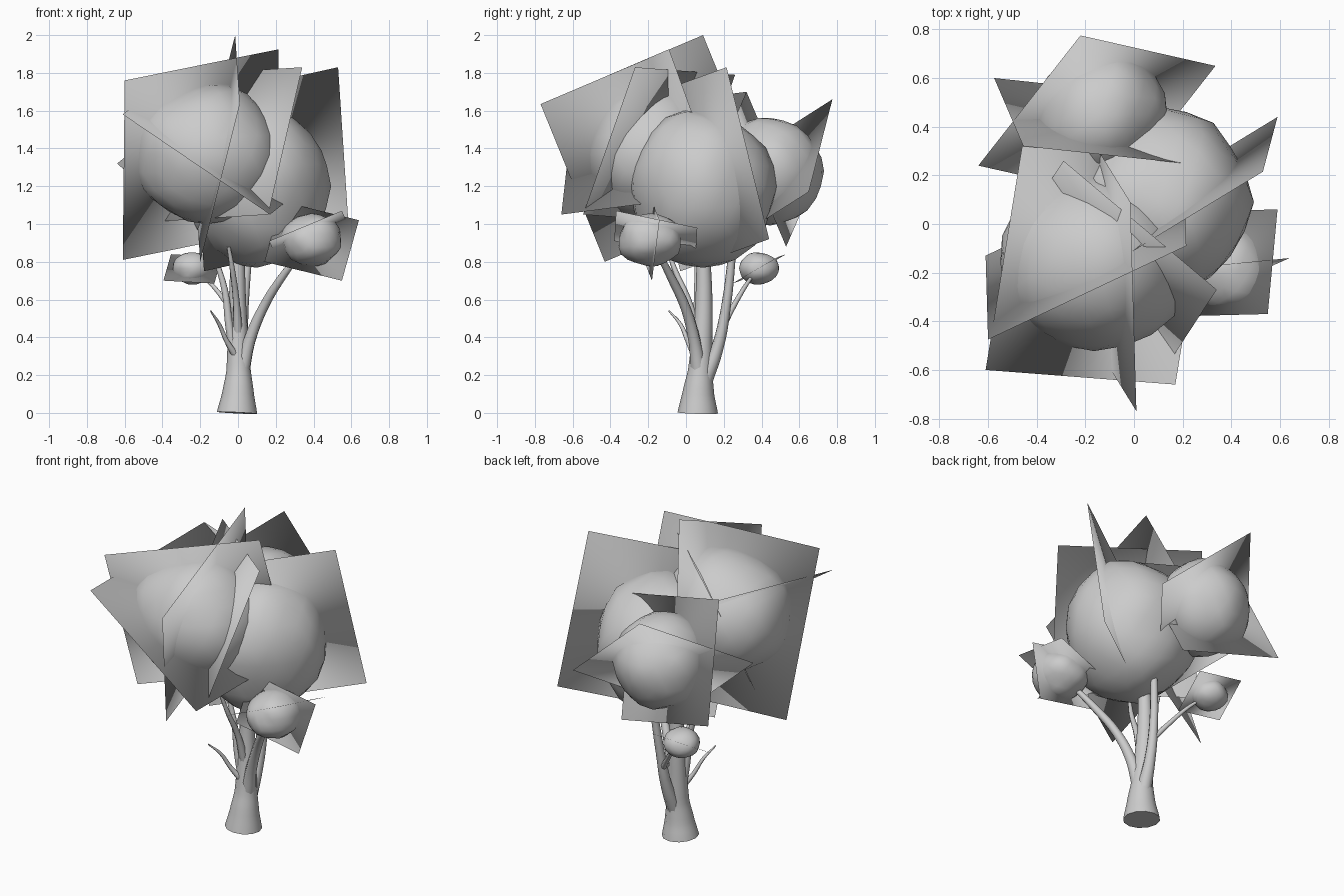
import bpy, bmesh
from mathutils import Vector, noise

if "Cube" in bpy.data.objects:
    bpy.data.objects.remove(bpy.data.objects["Cube"])


def branch(name, pts, sides=2):
    """Tapered tube through (x, y, z, radius) points."""
    cu = bpy.data.curves.new(name, 'CURVE')
    cu.dimensions = '3D'
    cu.bevel_depth = 1.0
    cu.bevel_resolution = sides
    cu.use_fill_caps = True
    cu.resolution_u = 4
    sp = cu.splines.new('BEZIER')
    sp.bezier_points.add(len(pts) - 1)
    for bp, (x, y, z, r) in zip(sp.bezier_points, pts):
        bp.co = (x, y, z)
        bp.radius = r
        bp.handle_left_type = bp.handle_right_type = 'AUTO'
    ob = bpy.data.objects.new(name, cu)
    bpy.context.collection.objects.link(ob)


def foliage(name, c, r, bump):
    """Smooth, slightly lumpy low-poly leaf mass."""
    me = bpy.data.meshes.new(name)
    bm = bmesh.new()
    bmesh.ops.create_icosphere(bm, subdivisions=3, radius=1)
    for v in bm.verts:
        k = 1 + bump * noise.noise(v.co * 1.6 + Vector(c) * 5)
        v.co = [c[i] + v.co[i] * r[i] * k for i in range(3)]
    for f in bm.faces:
        f.smooth = True
    bm.to_mesh(me)
    bm.free()
    bpy.context.collection.objects.link(bpy.data.objects.new(name, me))


def leaf_card(name, centre, a, b, c):
    """Flat parallelogram from three consecutive corners, shaded round like its leaf mass."""
    a, b, c = Vector(a), Vector(b), Vector(c)
    me = bpy.data.meshes.new(name)
    me.from_pydata([a, b, c, a + c - b], [], [(0, 1, 2, 3)])
    me.polygons[0].use_smooth = True
    me.normals_split_custom_set_from_vertices(
        [(v.co - Vector(centre)).normalized() for v in me.vertices])
    bpy.context.collection.objects.link(bpy.data.objects.new(name, me))


# Trunk running up into the crown
branch("trunk", [(-.005, .062, 0, .107), (0, .065, .1, .085), (.003, .075, .22, .065),
                 (0, .085, .38, .055), (-.003, .095, .6, .045), (0, .09, .9, .034)], 4)

# Branches
branch("branch_right", [(.015, .07, .2, .045), (.06, .045, .38, .033), (.13, .0, .55, .027),
                        (.22, -.07, .7, .023), (.35, -.16, .87, .014)])
branch("branch_back", [(.01, .1, .18, .045), (.02, .165, .34, .033), (.03, .21, .55, .026),
                       (.06, .25, .9, .02)])
branch("branch_back_left", [(.02, .2, .47, .018), (-.06, .26, .58, .014), (-.14, .32, .68, .011),
                            (-.22, .37, .75, .007)])
branch("branch_left", [(-.01, .07, .28, .03), (-.045, .06, .45, .022), (-.07, .06, .65, .018),
                       (-.13, .06, .85, .012)])
branch("branch_front", [(.0, .06, .42, .025), (-.01, .01, .6, .018), (-.03, -.06, .76, .014),
                        (-.05, -.1, .88, .01)])
branch("twig", [(-.01, .05, .3, .02), (-.06, .01, .38, .013), (-.1, -.03, .47, .01),
                (-.145, -.09, .54, .004)])

# Leaf masses, each with flat leaf cards crossing it
masses = {
    "front_left": ((-.165, -.16, 1.37), (.395, .36, .365), .07, [
        [(-.6, -.475, 1.76), (.215, -.09, 1.925), (.205, .255, .975)],
        [(-.015, .09, 2.0), (.01, -.77, 1.635), (-.2, -.43, .8)],
        [(-.61, -.6, 1.58), (.17, -.66, 1.05), (.32, .26, 1.17)]]),
    "main": ((.1, .09, 1.2), (.375, .39, .42), .1, [
        [(.34, -.27, 1.83), (.16, -.545, 1.05), (-.47, -.015, 1.01)],
        [(.53, .215, 1.83), (.59, .44, .92), (-.18, -.03, .75)]]),
    "back": ((-.14, .45, 1.28), (.27, .275, .285), .08, [
        [(.335, .65, 1.17), (-.22, .775, 1.66), (-.64, .24, 1.32)],
        [(-.455, .32, 1.7), (.2, .25, 1.54), (.08, .53, .88)]]),
    "small_right": ((.39, -.19, .915), (.165, .17, .14), .1, [
        [(.64, -.14, 1.02), (.55, -.18, .70), (.14, -.22, .80)],
        [(.55, -.37, 1.07), (.59, .06, .98), (.205, .05, .82)]]),
    "small_back": ((-.24, .385, .765), (.105, .105, .087), .08, [
        [(-.395, .29, .70), (-.355, .53, .84), (-.085, .485, .825)]]),
}
for name, (centre, radii, bump, quads) in masses.items():
    foliage("foliage_" + name, centre, radii, bump)
    for i, q in enumerate(quads):
        leaf_card(f"leaf_card_{name}_{i + 1}", centre, *q)
